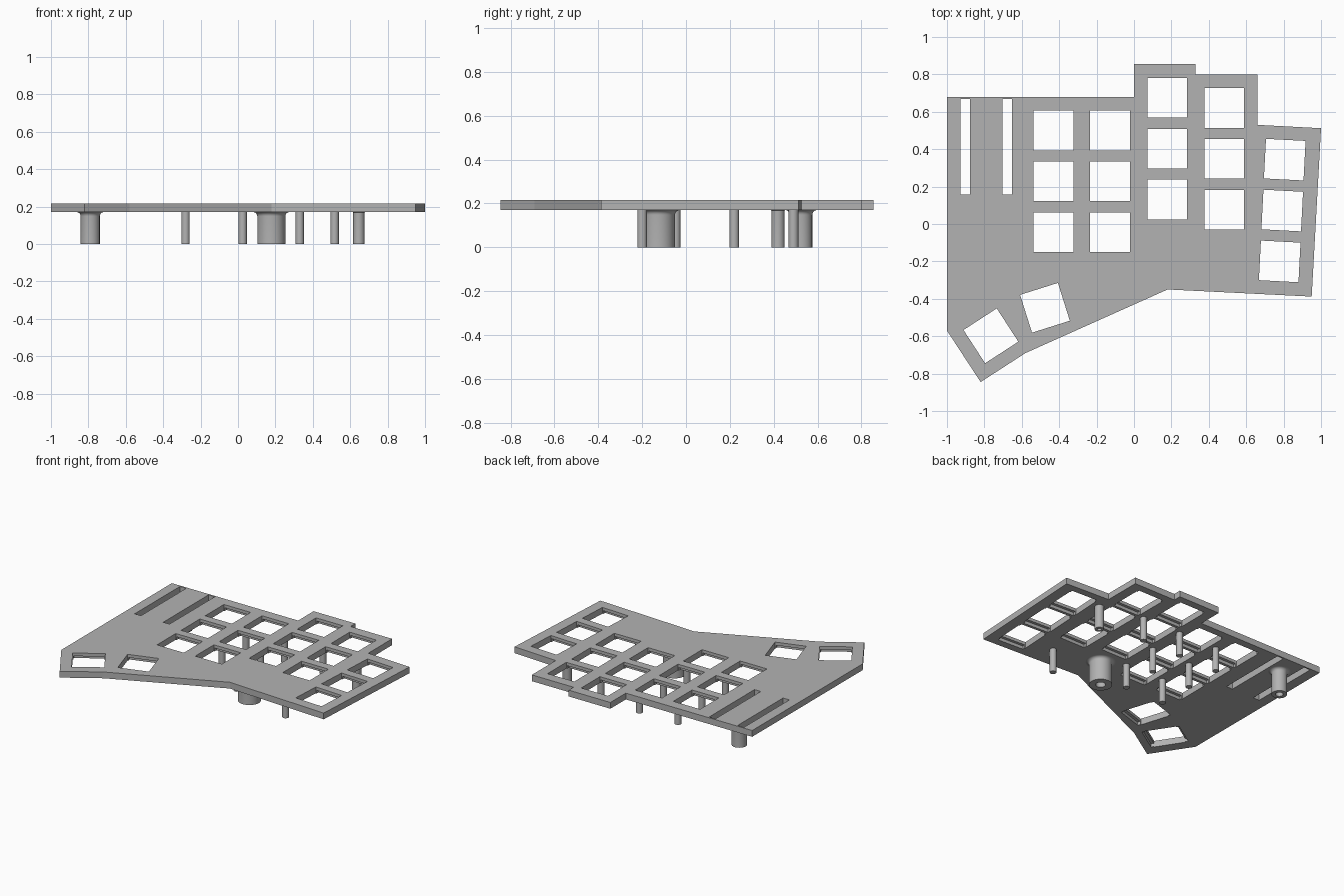
import bpy, bmesh, math
from mathutils import Matrix, Vector

cube = bpy.data.objects.get("Cube")
if cube:
    bpy.data.objects.remove(cube, do_unlink=True)

BOTTOM, STEP, TOP = 0.17, 0.193, 0.215
KEY = 0.212

grey = bpy.data.materials.new("plain grey")
grey.use_nodes = True
grey.diffuse_color = (0.45, 0.45, 0.45, 1)
grey.node_tree.nodes["Principled BSDF"].inputs["Base Color"].default_value = (0.45, 0.45, 0.45, 1)


def make_object(name, bm):
    bmesh.ops.recalc_face_normals(bm, faces=bm.faces)
    mesh = bpy.data.meshes.new(name)
    bm.to_mesh(mesh)
    bm.free()
    mesh.materials.append(grey)
    obj = bpy.data.objects.new(name, mesh)
    bpy.context.collection.objects.link(obj)
    return obj


def add_box(bm, x, y, angle, width, depth, low, high):
    place = Matrix.Translation((x, y, (low + high) / 2)) @ Matrix.Rotation(math.radians(angle), 4, 'Z')
    bmesh.ops.create_cube(bm, size=1, matrix=place @ Matrix.Diagonal((width, depth, high - low, 1)))


def turned_post(name, x, y, profile, steps):
    """Spin a radius/height profile around a vertical axis."""
    bm = bmesh.new()
    verts = [bm.verts.new((r, 0, z)) for r, z in profile]
    edges = [bm.edges.new(pair) for pair in zip(verts, verts[1:])]
    bmesh.ops.spin(bm, geom=verts + edges, cent=(0, 0, 0), axis=(0, 0, 1),
                   angle=math.tau, steps=steps)
    bmesh.ops.remove_doubles(bm, verts=bm.verts, dist=0.0001)
    bmesh.ops.translate(bm, verts=bm.verts, vec=Vector((x, y, 0)))
    obj = make_object(name, bm)
    bpy.ops.object.select_all(action='DESELECT')
    obj.select_set(True)
    bpy.context.view_layer.objects.active = obj
    bpy.ops.object.shade_smooth_by_angle(angle=math.radians(35))


# Plate outline
outline = [(-1, 0.68), (0, 0.68), (0, 0.855), (0.33, 0.855), (0.33, 0.80), (0.66, 0.80),
           (0.66, 0.53), (1, 0.512), (0.95, -0.388), (0.18, -0.35), (-0.58, -0.69),
           (-0.82, -0.845), (-1, -0.57)]
bm = bmesh.new()
face = bm.faces.new([bm.verts.new((x, y, BOTTOM)) for x, y in outline])
walls = bmesh.ops.extrude_face_region(bm, geom=[face])
bmesh.ops.translate(bm, vec=(0, 0, TOP - BOTTOM),
                    verts=[v for v in walls["geom"] if isinstance(v, bmesh.types.BMVert)])
plate = make_object("switch_plate", bm)

# Key openings: straight columns, slanted side column, two thumb keys
keys = [(x, y - 0.272 * row, 0)
        for x, y in ((-0.43, 0.5), (-0.128, 0.5), (0.177, 0.675), (0.482, 0.62))
        for row in range(3)]
keys += [(0.806 - 0.0135 * row, 0.344 - 0.272 * row, -3) for row in range(3)]
keys += [(-0.476, -0.448, 17.5), (-0.765, -0.598, 33)]

openings, recesses = bmesh.new(), bmesh.new()
for x, y, angle in keys:
    add_box(openings, x, y, angle, KEY, KEY, 0.1, 0.3)
    add_box(recesses, x, y, angle, KEY - 0.012, KEY + 0.04, 0.1, STEP)

# Two long slots
for x in (-0.903, -0.677):
    add_box(openings, x, 0.413, 0, 0.05, 0.513, 0.1, 0.3)

cutters = [make_object("opening_cutter", openings), make_object("recess_cutter", recesses)]
for cutter in cutters:
    cutter.hide_render = True
    cut = plate.modifiers.new(cutter.name, 'BOOLEAN')
    cut.operation, cut.solver, cut.object = 'DIFFERENCE', 'EXACT', cutter
bpy.context.view_layer.update()
finished = bpy.data.meshes.new_from_object(plate.evaluated_get(bpy.context.evaluated_depsgraph_get()))
plate.modifiers.clear()
plate.data = finished
for cutter in cutters:
    bpy.data.objects.remove(cutter, do_unlink=True)

# Slim support posts between the keys
supports = [(x, y) for x in (-0.28, 0.025) for y in (0.49, 0.22, -0.047)]
supports += [(0.33, 0.49), (0.517, -0.2)]
for x, y in supports:
    turned_post("support_post", x, y, [(0, 0), (0.022, 0), (0.022, BOTTOM), (0, BOTTOM)], 24)


# Hollow screw bosses, flared where they meet the plate
def screw_boss(name, x, y, radius, hole, flare):
    curve = [(radius + flare * (1 - math.cos(a)), BOTTOM - flare + flare * math.sin(a))
             for a in (math.radians(15 * i) for i in range(7))]
    turned_post(name, x, y, [(0, BOTTOM), (hole, BOTTOM), (hole, 0), (radius, 0)] + curve, 40)


screw_boss("large_screw_boss", 0.178, -0.125, 0.075, 0.032, 0.022)
screw_boss("corner_screw_boss", -0.79, 0.525, 0.051, 0.025, 0.022)
screw_boss("side_screw_boss", 0.646, 0.42, 0.03, 0.014, 0.004)
